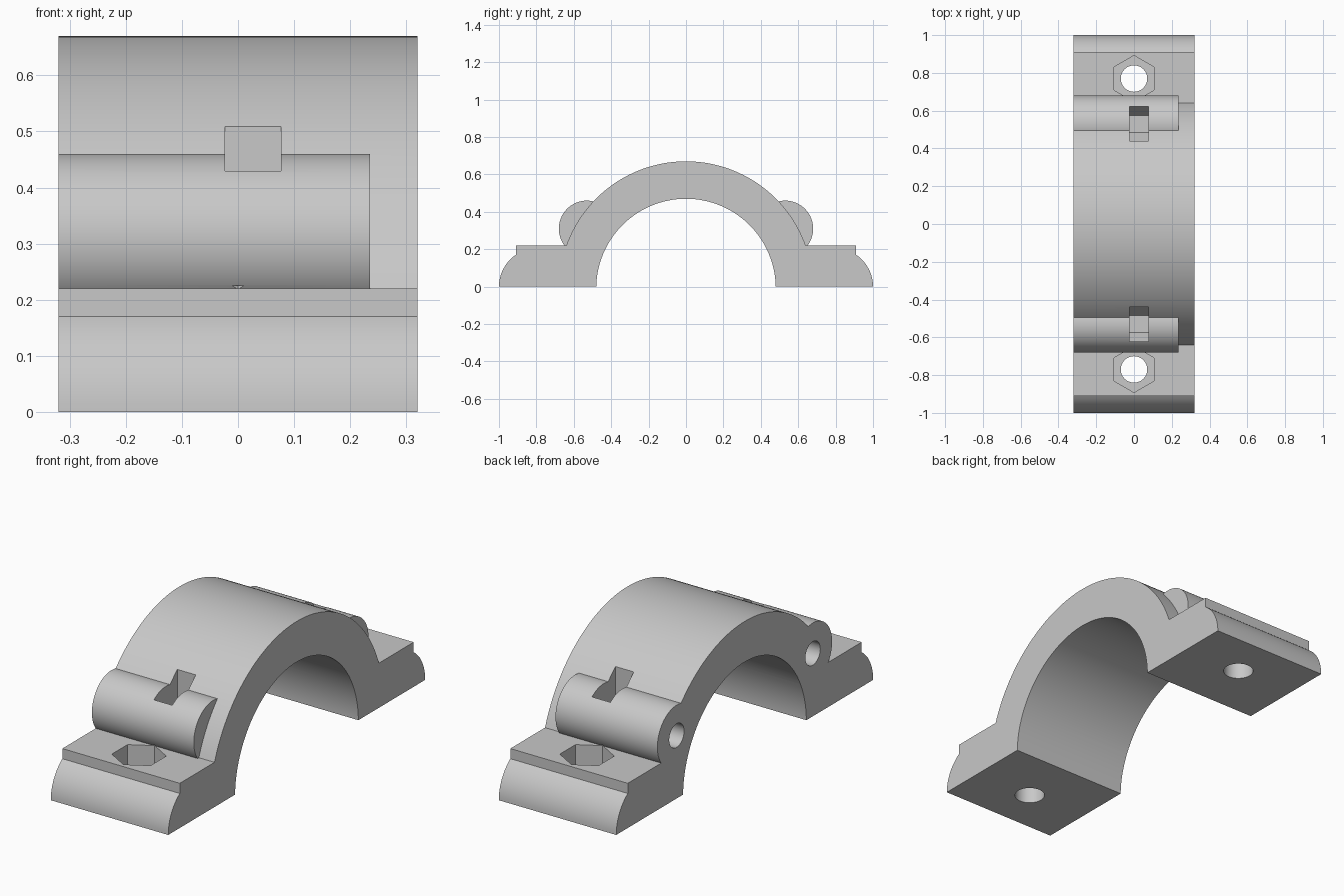
import bpy, bmesh
from math import sin, cos, pi, radians, asin, acos

cube = bpy.data.objects.get("Cube")
if cube:
    bpy.data.objects.remove(cube, do_unlink=True)

grey = bpy.data.materials.new("light_grey")
grey.use_nodes = True
colour = (0.58, 0.58, 0.58, 1)
grey.diffuse_color = colour
grey.node_tree.nodes["Principled BSDF"].inputs["Base Color"].default_value = colour

HALF = 0.32        # half the clamp width
AXIS_Z = -0.01     # height of the arch centre
TOP = 0.22         # flange height
BOSS_Y, BOSS_Z = 0.53, 0.31


def arc(cy, cz, r, a0, a1, n):
    """Points on an arc, angles in radians."""
    return [(cy + r * cos(a0 + (a1 - a0) * i / n),
             cz + r * sin(a0 + (a1 - a0) * i / n)) for i in range(n + 1)]


def ring(cu, cv, r, n, start=0.0):
    return arc(cu, cv, r, start, start + 2 * pi, n)[:-1]


def prism(name, points, lo, hi, axis="x"):
    """Extrude a closed outline along x (outline in y, z) or z (outline in x, y)."""
    place = (lambda u, v: (lo, u, v)) if axis == "x" else (lambda u, v: (u, v, lo))
    bm = bmesh.new()
    face = bm.faces.new([bm.verts.new(place(u, v)) for u, v in points])
    out = bmesh.ops.extrude_face_region(bm, geom=[face])
    move = (hi - lo, 0, 0) if axis == "x" else (0, 0, hi - lo)
    bmesh.ops.translate(bm, vec=move,
                        verts=[g for g in out["geom"] if isinstance(g, bmesh.types.BMVert)])
    bmesh.ops.recalc_face_normals(bm, faces=bm.faces)
    mesh = bpy.data.meshes.new(name)
    bm.to_mesh(mesh)
    bm.free()
    mesh.materials.append(grey)
    obj = bpy.data.objects.new(name, mesh)
    bpy.context.collection.objects.link(obj)
    return obj


def combine(target, tool, operation):
    mod = target.modifiers.new(tool.name, "BOOLEAN")
    mod.operation, mod.solver, mod.object = operation, "EXACT", tool
    bpy.context.view_layer.objects.active = target
    bpy.ops.object.modifier_apply(modifier=mod.name)
    bpy.data.objects.remove(tool, do_unlink=True)


# Saddle body: rounded foot, flange step, then half of the arch, mirrored
foot_r = 0.2056
half = arc(1 - foot_r, 0, foot_r, 0, asin(0.17 / foot_r), 12)
half.append((half[-1][0], TOP))
arch_start = asin((TOP - AXIS_Z) / 0.68)
half += arc(0, AXIS_Z, 0.68, arch_start, pi / 2, 32)
outline = half + [(-y, z) for y, z in reversed(half[:-1])]
clamp = prism("pipe_clamp_half", outline, -HALF, HALF)

# Round bosses on both shoulders
for s in (1, -1):
    combine(clamp, prism("boss", ring(s * BOSS_Y, BOSS_Z, 0.15, 64), -HALF, 0.235), "UNION")

# Pipe bore
combine(clamp, prism("bore", ring(0, AXIS_Z, 0.48, 128), -1, 1), "DIFFERENCE")

for s in (1, -1):
    # Vertical bolt hole with a hexagonal nut pocket
    combine(clamp, prism("nut_pocket", ring(0, s * 0.77, 0.122, 6, pi / 2), 0.1, 0.225, "z"),
            "DIFFERENCE")
    combine(clamp, prism("bolt_hole", ring(0, s * 0.77, 0.07, 40), -0.1, 0.15, "z"),
            "DIFFERENCE")
    # Nut slot in the boss: open at the top, hexagonal at the bottom
    lower = arc(s * BOSS_Y, BOSS_Z, 0.091, pi, 2 * pi, 3)
    slot = lower + [(lower[-1][0], 0.7), (lower[0][0], 0.7)]
    combine(clamp, prism("nut_slot", slot, -0.023, 0.077), "DIFFERENCE")
    # Blind screw hole along the boss
    combine(clamp, prism("screw_hole", ring(s * BOSS_Y, BOSS_Z, 0.058, 40), -0.5, 0.03),
            "DIFFERENCE")

bpy.ops.object.select_all(action="DESELECT")
clamp.select_set(True)
bpy.context.view_layer.objects.active = clamp
bpy.ops.object.shade_smooth_by_angle(angle=radians(25))
